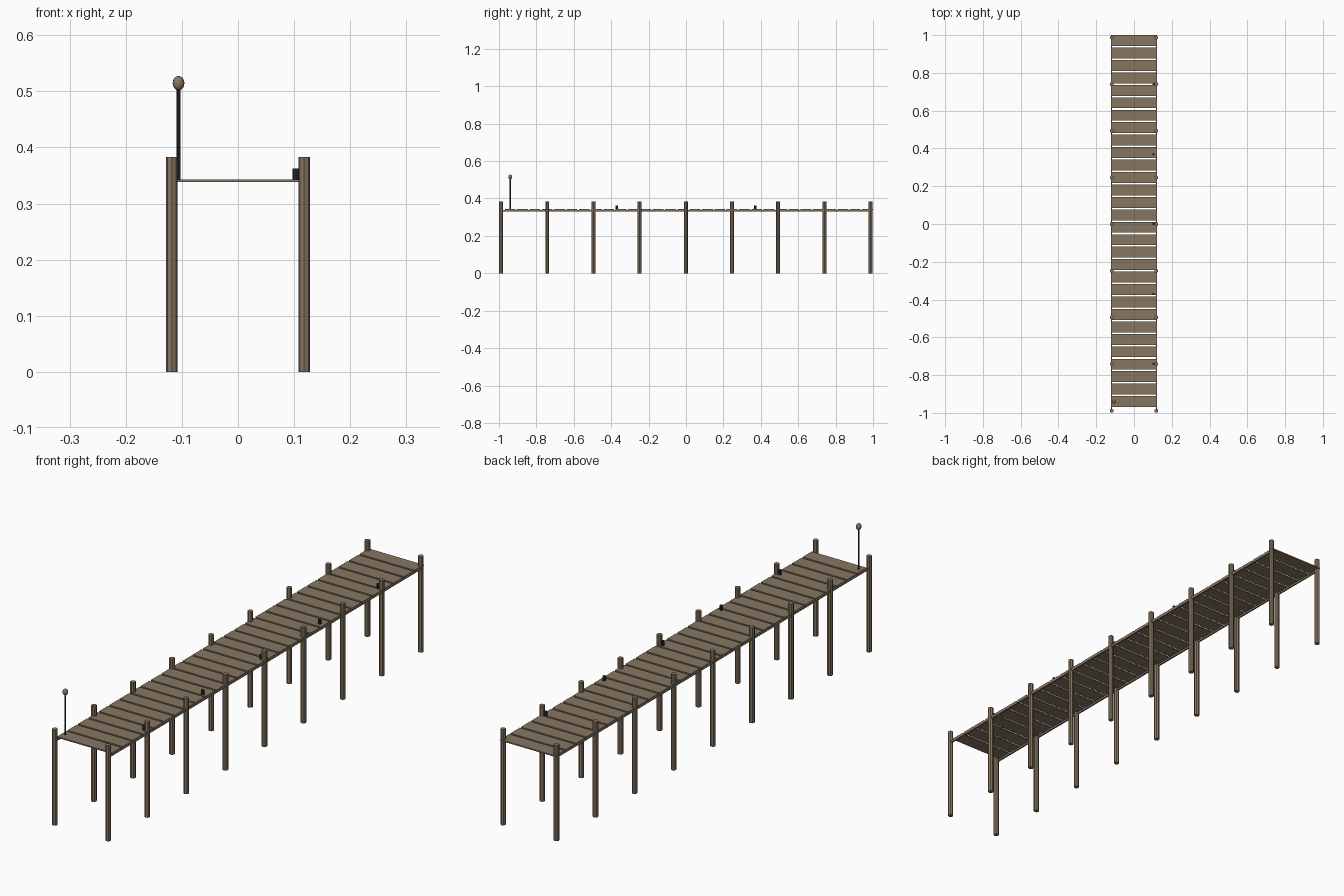
import bpy
import bmesh
from mathutils import Matrix

cube = bpy.data.objects.get("Cube")
if cube:
    bpy.data.objects.remove(cube, do_unlink=True)


def make_material(name, colour):
    mat = bpy.data.materials.new(name)
    mat.use_nodes = True
    mat.diffuse_color = colour
    mat.node_tree.nodes["Principled BSDF"].inputs["Base Color"].default_value = colour
    return mat


wood = make_material("weathered_wood", (0.24, 0.18, 0.12, 1))
iron = make_material("dark_iron", (0.025, 0.027, 0.026, 1))


def finish(name, bm, mat, smooth=False):
    mesh = bpy.data.meshes.new(name)
    bm.to_mesh(mesh)
    bm.free()
    mesh.materials.append(mat)
    obj = bpy.data.objects.new(name, mesh)
    bpy.context.collection.objects.link(obj)
    if smooth:
        bpy.ops.object.select_all(action='DESELECT')
        obj.select_set(True)
        bpy.context.view_layer.objects.active = obj
        bpy.ops.object.shade_smooth_by_angle()
    return obj


def box(name, centre, size, mat):
    bm = bmesh.new()
    bmesh.ops.create_cube(bm, size=1, matrix=Matrix.Translation(centre) @ Matrix.Diagonal((*size, 1)))
    return finish(name, bm, mat)


def cylinder(name, x, y, bottom, top, radius, mat, sides=8):
    bm = bmesh.new()
    bmesh.ops.create_cone(bm, cap_ends=True, segments=sides, radius1=radius, radius2=radius,
                          depth=top - bottom, matrix=Matrix.Translation((x, y, (bottom + top) / 2)))
    return finish(name, bm, mat)


deck_top = 0.343
post_x = 0.118
post_pitch = 0.247
plank_pitch = 0.0659
plank_depth = 0.0577

# Deck planks
for i in range(30):
    y = 1 - plank_depth / 2 - i * plank_pitch
    box(f"deck_plank_{i + 1}", (0, y, deck_top - 0.0025), (0.244, plank_depth, 0.005), wood)

# Posts and long side beams
for side, sx in (("left", 1), ("right", -1)):
    for i in range(9):
        cylinder(f"{side}_post_{i + 1}", sx * post_x, (i - 4) * post_pitch - 0.001,
                 0, 0.383, 0.0105, wood)
    box(f"{side}_beam", (sx * 0.119, 0, deck_top - 0.0085), (0.006, 1.976, 0.008), wood)

# Mooring bollards along the left edge
for i in range(5):
    cylinder(f"mooring_bollard_{i + 1}", 0.103, (i - 2) * 0.37, deck_top, 0.362, 0.006, iron)

# Lamp at the front right corner
cylinder("lamp_pole", -0.106, -0.94, deck_top, 0.508, 0.0032, iron)
bm = bmesh.new()
bmesh.ops.create_uvsphere(bm, u_segments=12, v_segments=8, radius=1,
                          matrix=Matrix.Translation((-0.106, -0.94, 0.5145))
                          @ Matrix.Diagonal((0.0105, 0.0105, 0.013, 1)))
finish("lamp_globe", bm, wood, smooth=True)
